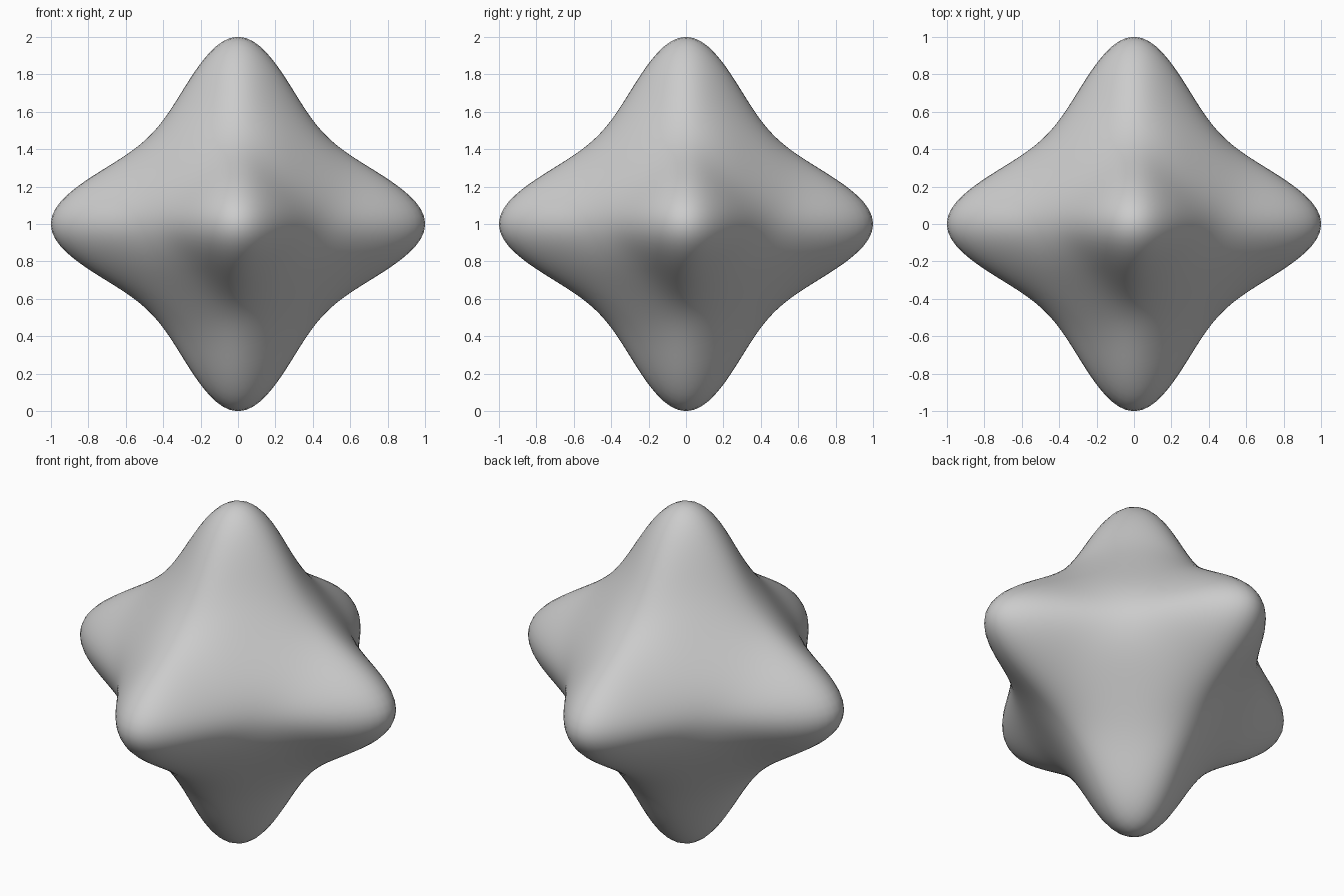
import bpy, bmesh
from math import sqrt
from mathutils import Vector

if "Cube" in bpy.data.objects:
    bpy.data.objects.remove(bpy.data.objects["Cube"])

CENTRE = Vector((0, 0, 1))
ROUND = 0.22      # softness of the ridges and tips
PINCH = 2.7       # how far the sides pull in between the tips
FILL = 0.085      # how far the eight faces are filled out


def soft_diamond(d):
    """Softened octahedral norm of a direction."""
    return sum(sqrt(c * c + ROUND * ROUND) for c in d)


TIP = soft_diamond((1, 0, 0))


def radius(d):
    t = 27 * (d.x * d.y * d.z) ** 2
    return (TIP / soft_diamond(d)) ** PINCH + FILL * 2 * t / (1 + t)


# Cube grid pushed out to a pinched, rounded octahedral star
bm = bmesh.new()
bmesh.ops.create_cube(bm, size=2)
bmesh.ops.subdivide_edges(bm, edges=bm.edges[:], cuts=47, use_grid_fill=True)
for v in bm.verts:
    d = v.co.normalized()
    v.co = CENTRE + d * radius(d)
bmesh.ops.recalc_face_normals(bm, faces=bm.faces[:])
for f in bm.faces:
    f.smooth = True

mesh = bpy.data.meshes.new("six_lobed_star")
bm.to_mesh(mesh)
bm.free()
star = bpy.data.objects.new("six_lobed_star", mesh)
bpy.context.collection.objects.link(star)
